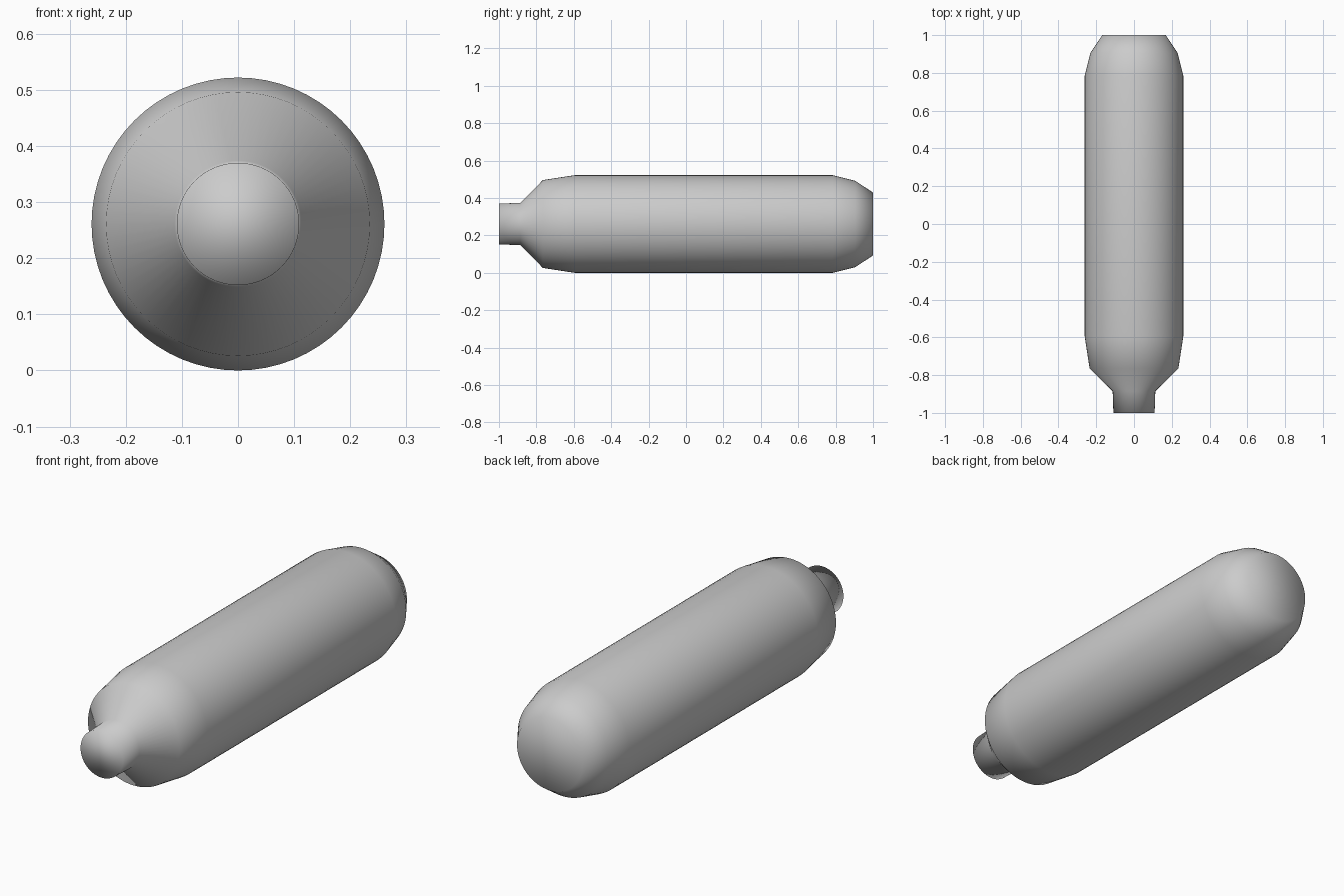
import bpy, bmesh, math

if "Cube" in bpy.data.objects:
    bpy.data.objects.remove(bpy.data.objects["Cube"])

SEGMENTS = 64
RADIUS = 0.261

# Profile of the canister: (y, radius) from neck to base
PROFILE = [(-1.0, 0.109), (-0.885, 0.113), (-0.765, 0.235), (-0.595, RADIUS),
           (0.785, RADIUS), (0.905, 0.231), (1.0, 0.168)]


def ring(bm, y, r):
    return [bm.verts.new((r * math.cos(a), y, RADIUS + r * math.sin(a)))
            for a in (2 * math.pi * i / SEGMENTS for i in range(SEGMENTS))]


# Canister body: rings bridged along y, closed with flat ends
bm = bmesh.new()
rings = [ring(bm, y, r) for y, r in PROFILE]
for a, b in zip(rings, rings[1:]):
    for i in range(SEGMENTS):
        j = (i + 1) % SEGMENTS
        bm.faces.new((a[i], a[j], b[j], b[i]))
bm.faces.new(rings[0])
bm.faces.new(rings[-1])
bmesh.ops.recalc_face_normals(bm, faces=bm.faces)

# Soft shading over the whole surface, ends included
for f in bm.faces:
    f.smooth = True

mesh = bpy.data.meshes.new("canister")
bm.to_mesh(mesh)
bm.free()
bpy.context.collection.objects.link(bpy.data.objects.new("canister", mesh))
